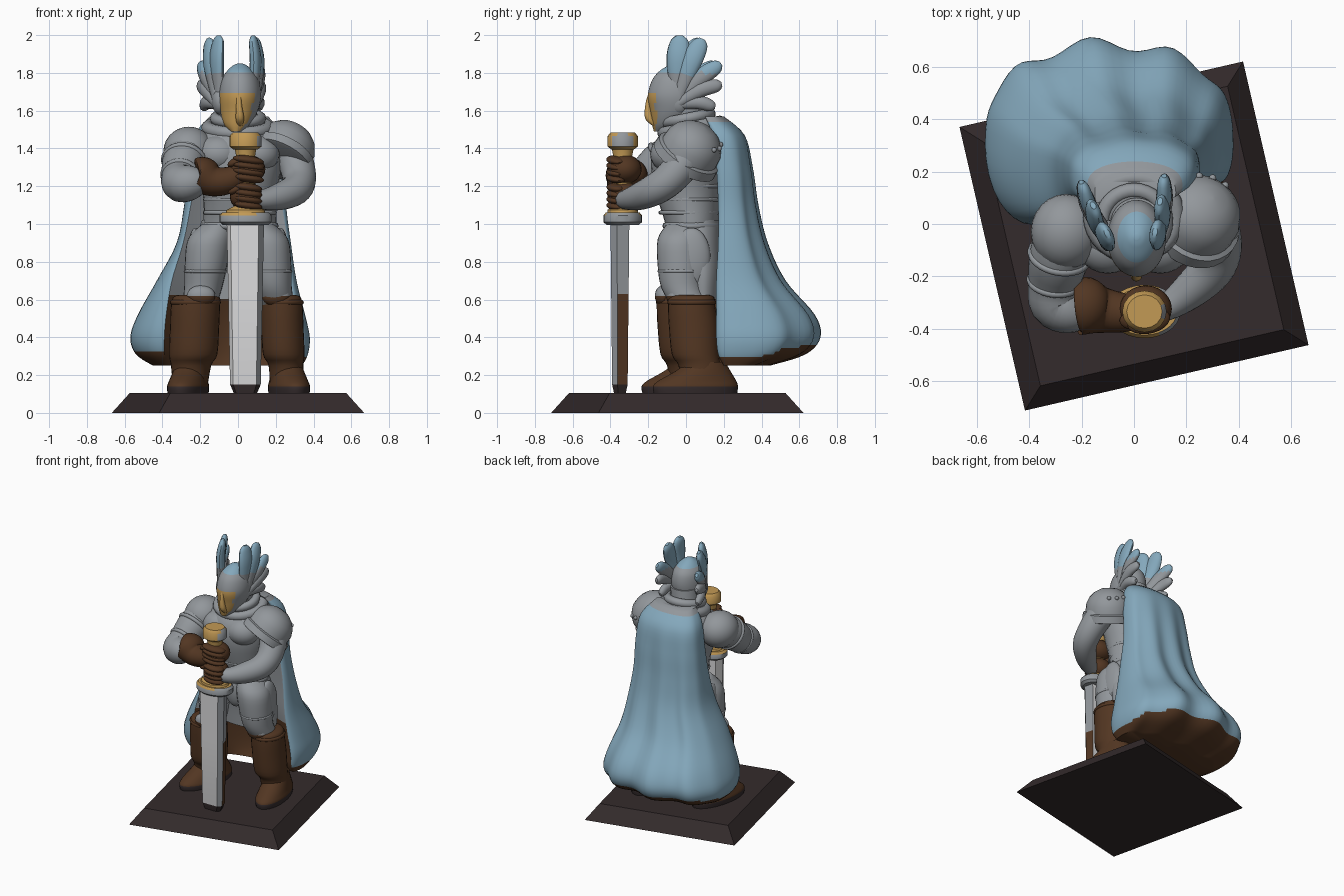
import bpy, bmesh
from math import pi, sin, cos, radians
from mathutils import Vector, Matrix, Euler

cube = bpy.data.objects.get("Cube")
if cube:
    bpy.data.objects.remove(cube, do_unlink=True)


def material(name, *rgb):
    m = bpy.data.materials.new(name)
    m.use_nodes = True
    m.diffuse_color = (*rgb, 1)
    m.node_tree.nodes["Principled BSDF"].inputs["Base Color"].default_value = (*rgb, 1)
    return m


BLUE = material("cape_blue", .23, .39, .50)
GREY = material("armour_grey", .29, .31, .33)
STEEL = material("blade_steel", .72, .72, .73)
BROWN = material("leather_brown", .085, .037, .016)
GOLD = material("gold", .54, .32, .09)
DARK = material("base_dark", .034, .024, .025)


def finish(name, bm, mats, rule=None, angle=40, matrix=None):
    """Turn a bmesh into a shaded object, colouring faces by a rule."""
    if matrix:
        bm.transform(matrix)
    bmesh.ops.recalc_face_normals(bm, faces=bm.faces)
    if rule:
        for f in bm.faces:
            f.normal_update()
            f.material_index = rule(f.calc_center_median(), f.normal)
    mesh = bpy.data.meshes.new(name)
    bm.to_mesh(mesh)
    bm.free()
    for m in mats:
        mesh.materials.append(m)
    mesh.shade_smooth()
    mesh.set_sharp_from_angle(angle=radians(angle))
    ob = bpy.data.objects.new(name, mesh)
    bpy.context.collection.objects.link(ob)


def skin(name, rings, mats, rule=None, angle=40, matrix=None, loop=False):
    """Bridge rings of points; cap the ends or close them into a loop."""
    bm = bmesh.new()
    vr = [[bm.verts.new(p) for p in r] for r in rings]
    n = len(vr[0])
    pairs = list(zip(vr, vr[1:])) + ([(vr[-1], vr[0])] if loop else [])
    for a, b in pairs:
        for i in range(n):
            j = (i + 1) % n
            bm.faces.new((a[i], a[j], b[j], b[i]))
    if not loop:
        bm.faces.new(vr[0])
        bm.faces.new(vr[-1])
    finish(name, bm, mats, rule, angle, matrix)


def spline(rows, k):
    """Smoothly interpolate rows of numbers, k steps per span."""
    out = []
    for i in range(len(rows) - 1):
        p0, p1, p2 = rows[max(i - 1, 0)], rows[i], rows[i + 1]
        p3 = rows[min(i + 2, len(rows) - 1)]
        for s in range(k):
            t = s / k
            out.append([b + .5 * t * (c - a + t * (2 * a - 5 * b + 4 * c - d + t * (3 * (b - c) + d - a)))
                        for a, b, c, d in zip(p0, p1, p2, p3)])
    return out + [list(rows[-1])]


def loft(name, rows, mats, side=None, k=4, n=28, **kw):
    """Rows are x, y, z and two radii; rings lie flat, or follow the path if side is given."""
    rows = spline(rows, k) if k > 1 else rows
    pts = [Vector(r[:3]) for r in rows]
    rings = []
    for i, r in enumerate(rows):
        u, v = Vector((1, 0, 0)), Vector((0, 1, 0))
        if side:
            t = (pts[min(i + 1, len(pts) - 1)] - pts[max(i - 1, 0)]).normalized()
            u = Vector(side).cross(t).normalized()
            v = t.cross(u)
        a, b = max(r[3], .002), max(r[4], .002)
        rings.append([pts[i] + u * a * cos(2 * pi * j / n) + v * b * sin(2 * pi * j / n) for j in range(n)])
    skin(name, rings, mats, **kw)


def ball(name, loc, scale, mats, rot=(0, 0, 0), rule=None):
    bm = bmesh.new()
    bmesh.ops.create_uvsphere(bm, u_segments=24, v_segments=14, radius=1)
    m = Matrix.LocRotScale(Vector(loc), Euler([radians(a) for a in rot]), Vector(scale))
    finish(name, bm, mats, rule, matrix=m)


def hoop(name, loc, rx, ry, r, mats, axis=(0, 0, 1), n=32):
    m = Matrix.Translation(loc) @ Vector(axis).to_track_quat('Z', 'Y').to_matrix().to_4x4()
    rings = []
    for i in range(n):
        c, s = cos(2 * pi * i / n), sin(2 * pi * i / n)
        rings.append([((rx + r * cos(b)) * c, (ry + r * cos(b)) * s, r * sin(b))
                      for b in (2 * pi * q / 10 for q in range(10))])
    skin(name, rings, mats, matrix=m, loop=True)


# Base: a bevelled square plinth turned on its axis
turn = Matrix.Translation((0, -.046, 0)) @ Matrix.Rotation(radians(13), 4, 'Z')
skin("base", [[(x * h, y * h, z) for x, y in ((-1, -1), (1, -1), (1, 1), (-1, 1))]
              for h, z in ((.557, 0), (.478, .105))], [DARK], angle=10, matrix=turn)

# Cape rows: z; left widest and edge x; right widest and edge x; left and right edge y; widest y; back y
cape_rows = [(1.57, -.15, -.14, .16, .15, .08, .10, .12, .20), (1.47, -.23, -.2, .23, .2, .1, .14, .18, .31),
             (1.3, -.26, -.22, .25, .22, .1, .16, .2, .35), (1.1, -.285, -.25, .255, .23, .09, .17, .21, .375),
             (.9, -.325, -.29, .28, .26, .06, .17, .22, .42), (.7, -.43, -.35, .31, .28, .02, .16, .24, .51),
             (.52, -.53, -.38, .355, .31, 0, .16, .28, .66), (.4, -.57, -.39, .38, .33, 0, .16, .3, .69),
             (.31, -.54, -.39, .37, .33, .03, .17, .3, .61), (.25, -.45, -.38, .34, .32, .1, .2, .28, .42)]
M, N = 8, 40
cape = []
for z, xl, el, xr, er, fl, fr, yw, yb in spline(cape_rows, 5):
    amp = .026 * min(1, max(0, 1.5 - z))
    quarter = [i / M * pi / 2 for i in range(M)]
    ring = [(el + (xl - el) * sin(q), yw - (yw - fl) * cos(q), z) for q in quarter]
    for i in range(N + 1):
        t = pi * i / N
        s = max(sin(t), 0)
        ring.append(((xl + xr) / 2 - (xr - xl) / 2 * cos(t),
                     yw + (yb - yw) * s ** .72 + amp * s * cos(2 * pi * (t - .7) / .71), z))
    ring += [(er + (xr - er) * sin(q), yw - (yw - fr) * cos(q), z) for q in reversed(quarter)]
    for i in range(1, N):
        u = i / N
        y = fr + (fl - fr) * u
        ring.append((er + (el - er) * u, y + .3 * (yb - y) * sin(pi * u), z))
    cape.append(ring)


def cape_colour(c, n):
    outward = n.x * (c.x + .05) + n.y * (c.y - .1) > 0
    if c.z < .3 or (c.z < .36 and n.z < -.5):
        return 1
    if not outward:
        return 1 if c.z < .62 else 2
    return 2 if c.z > 1.54 else 0


skin("cape", cape, [BLUE, BROWN, GREY], cape_colour)

# Torso, chest plates, belt and coat skirt
loft("torso", [(0, .03, .88, .2, .13), (.01, .03, 1.0, .195, .14), (.01, .01, 1.15, .195, .165),
               (0, 0, 1.3, .23, .185), (0, .01, 1.42, .23, .18), (0, .03, 1.51, .17, .14),
               (0, .02, 1.58, .1, .1)], [GREY])
loft("coat_skirt", [(0, .09, .6, .25, .1), (0, .09, .75, .26, .11), (0, .07, .9, .235, .12),
                    (0, .05, 1.02, .19, .13)], [GREY])
for s, word in ((-1, "right"), (1, "left")):
    ball(word + "_chest_plate", (s * .1, -.08, 1.37), (.12, .11, .1), [GREY])
for i in range(3):
    hoop(f"waist_band_{i}", (.01, .015, 1.06 + i * .07), .185, .15 + i * .006, .011, [GREY])
hoop("belt", (.01, .03, .99), .185, .135, .02, [GREY])
ball("front_tasset", (.02, -.06, .9), (.08, .05, .13), [GREY])
hoop("collar_lower", (0, .03, 1.51), .16, .15, .035, [GREY], (0, -.2, 1))
hoop("collar_upper", (0, .01, 1.56), .12, .12, .03, [GREY], (0, -.2, 1))

# Legs and boots
for s, word, x, y, r in ((-1, "right", -.23, -.03, .13), (1, "left", .235, .03, .112)):
    loft(word + "_thigh", [(s * .11, 0, 1.0, .08, .1), (s * .15, -.03, .92, .115, .12),
                           (s * .17, -.03, .78, .112, .12), (s * .185, -.02, .66, .1, .11),
                           (x * .9, y, .56, .09, .1)], [GREY])
    for i in range(3):
        hoop(f"{word}_thigh_band_{i}", (s * (.152 + i * .011), -.03, .91 - i * .08), .105, .112, .009, [GREY])
    ball(word + "_side_tasset", (s * .225, .03, .82), (.045, .1, .16), [GREY])
    ball(word + "_knee_cap", (x * .85, y - .09, .62), (.075, .045, .055), [GREY, BROWN],
         rule=lambda c, n: int(c.z < .615))
    loft(word + "_boot_shaft", [(x * 1.1, y + .05, .13, .09, .1), (x * 1.08, y + .04, .25, r * .82, .11),
                                (x * 1.03, y + .02, .31, r * .98, .125), (x, y + .01, .45, r, .13),
                                (x * .98, y, .56, r, .125), (x * .96, y, .61, r * .96, .12),
                                (x * .96, y, .625, r * .7, .09)], [BROWN])
    hoop(word + "_boot_cuff", (x * .98, y, .585), r * .93, .115, .014, [BROWN])
    foot = Matrix.Translation((x * 1.14, y + .03, 0)) @ Matrix.Rotation(radians(s * 12), 4, 'Z')
    loft(word + "_foot", [(0, -.01, .1, .1, .225), (0, -.01, .14, .103, .23), (0, 0, .17, .095, .21),
                          (0, .03, .22, .085, .15), (0, .05, .27, .075, .1)], [BROWN, DARK],
         rule=lambda c, n: int(c.z < .14), matrix=foot)

# Right arm: rounded shoulder, banded sleeve and leather gauntlet
ball("right_shoulder", (-.26, -.03, 1.385), (.135, .145, .13), [GREY])
loft("right_upper_arm", [(-.26, 0, 1.4, .1, .1), (-.285, -.12, 1.33, .115, .115), (-.305, -.22, 1.25, .1, .1),
                         (-.3, -.3, 1.215, .1, .1), (-.24, -.33, 1.22, .09, .09),
                         (-.18, -.33, 1.23, .06, .06)], [GREY], side=(.3, 0, 1))
hoop("right_shoulder_band", (-.285, -.12, 1.33), .11, .11, .014, [GREY], (-.15, -.8, -.6))
hoop("right_elbow_band", (-.305, -.22, 1.255), .093, .093, .014, [GREY], (-.1, -.8, -.5))
loft("right_gauntlet", [(-.21, -.315, 1.255, .1, .09), (-.185, -.315, 1.255, .112, .1), (-.12, -.33, 1.225, .088, .08),
                        (-.04, -.34, 1.235, .075, .07), (.02, -.34, 1.27, .06, .06)], [BROWN], side=(0, 0, 1))

# Left arm: bare steel sleeve under a rimmed dome
loft("left_arm", [(.26, .04, 1.43, .1, .1), (.305, -.01, 1.33, .095, .095), (.325, -.09, 1.235, .088, .088),
                  (.3, -.17, 1.18, .083, .083), (.22, -.25, 1.145, .072, .072),
                  (.14, -.31, 1.13, .055, .055), (.08, -.33, 1.13, .05, .05)], [GREY], side=(1, 0, .3))
tilt = Vector((.4, .5, .8))
place = Matrix.Translation((.25, .03, 1.4)) @ tilt.to_track_quat('Z', 'Y').to_matrix().to_4x4()
profile = ((-.085, .165), (-.08, .184), (-.03, .18), (-.022, .162), (.03, .158),
           (.075, .138), (.11, .105), (.135, .06), (.143, .005))
loft("left_pauldron", [(0, 0, h, r, r) for h, r in profile], [GREY], k=1, matrix=place)
for i in range(5):
    a = -1.6 + i * .45
    ball(f"pauldron_stud_{i}", place @ Vector((.125 * cos(a), .125 * sin(a), .09)), (.014,) * 3, [GREY])

# Hands stacked on the grip, with curled fingers
for word, z, w in (("right", 1.29, .1), ("left", 1.145, .088)):
    ball(word + "_hand", (.045, -.325, z), (w, .09, .078), [BROWN])
    for i in range(4):
        ball(f"{word}_finger_{i}", (.055, -.37, z - .048 + i * .032), (w * .85, .05, .024), [BROWN], (0, 8, 12))
    ball(word + "_thumb", (.0, -.37, z + .045), (.06, .035, .024), [BROWN], (0, -25, 0))

# Sword
GX, GY = .04, -.335
loft("grip", [(GX, GY, 1.03, .115, .085), (GX, GY, 1.075, .1, .08), (GX, GY, 1.1, .05, .05),
              (GX, GY, 1.36, .05, .05), (GX, GY, 1.41, .06, .06)], [GOLD], k=1)
loft("pommel", [(GX, GY, 1.395, .065, .06), (GX, GY, 1.41, .085, .08), (GX, GY, 1.465, .085, .08),
                (GX, GY, 1.485, .068, .064)], [GOLD, GREY], k=1, n=16, rule=lambda c, n: int(n.x > .7))
loft("guard", [(GX, GY, .995, .12, .085), (GX, GY, 1.01, .138, .102), (GX, GY, 1.045, .138, .102),
               (GX, GY, 1.06, .125, .09)], [GREY, GOLD], k=1, rule=lambda c, n: int(n.z > .5 and c.x < .1))
section = ((-.1, -.01), (-.08, -.05), (.07, -.05), (.098, -.015), (.08, .05), (-.08, .05))
blade = [[(GX + x * h, -.35 + y * h, z) for x, y in section]
         for z, h in ((1.01, 1), (.63, .92), (.15, .82), (.1, .6))]


def blade_colour(c, n):
    if c.z < .15:
        return 2
    if n.x < .3:
        return 0
    return 1 if c.z < .63 and n.y > 0 else 3


skin("blade", blade, [STEEL, BROWN, DARK, GREY], blade_colour, angle=15)

# Helmet with face mask turned slightly to one side
loft("helmet", [(-.01, -.13, 1.49, .03, .04), (-.005, -.09, 1.53, .072, .09), (.005, -.06, 1.6, .1, .13),
                (.01, -.055, 1.68, .112, .147), (.01, -.05, 1.76, .1, .13), (.01, -.05, 1.81, .068, .09),
                (.01, -.05, 1.84, .035, .04), (.01, -.05, 1.85, .01, .01)], [GREY, GOLD, BLUE], k=6, n=40,
     rule=lambda c, n: 2 if c.z > 1.8 else int(c.z < 1.7 and -.25 * n.x - .97 * n.y > .45))
loft("neck_guard", [(0, .01, 1.5, .12, .11), (0, .01, 1.57, .1, .1), (.01, 0, 1.66, .1, .1)], [GREY])
loft("nose_guard", [(.005, -.185, 1.7, .012, .01), (.005, -.2, 1.64, .014, .014), (.01, -.195, 1.56, .022, .022),
                    (.01, -.165, 1.52, .012, .012)], [GOLD])

# Helmet wings: broad flattened feathers fanned in an upright plane
feathers = ((.05, 1.997, .06), (.17, 1.98, .055), (.27, 1.85, .045), (.275, 1.74, .04), (.24, 1.62, .036))
for word, root, d in (("right", (-.08, -.08), (-.45, .89)), ("left", (.072, -.08), (.16, .98))):
    back = Vector((*d, 0))
    out = back.cross(Vector((0, 0, 1))) * (1 if word == "left" else -1)
    for i, (reach, top, w) in enumerate(feathers):
        start = Vector((*root, 1.63)) + back * .03 + out * .012 * (i % 2)
        tip = Vector((*root, top)) + back * reach
        mid = start.lerp(tip, .55) + Vector((0, 0, .02)) + out * .015
        rows = [(*start, .025, .025), (*mid, w, .03), (*tip.lerp(mid, .25), w * .85, .024), (*tip, w * .3, .01)]
        loft(f"{word}_feather_{i}", rows, [GREY, BLUE], side=out, n=14,
             rule=lambda c, n: int(c.z > 1.8))
    ball(word + "_wing_root", Vector((*root, 1.65)) + back * .04, (.04, .06, .07), [GREY])
